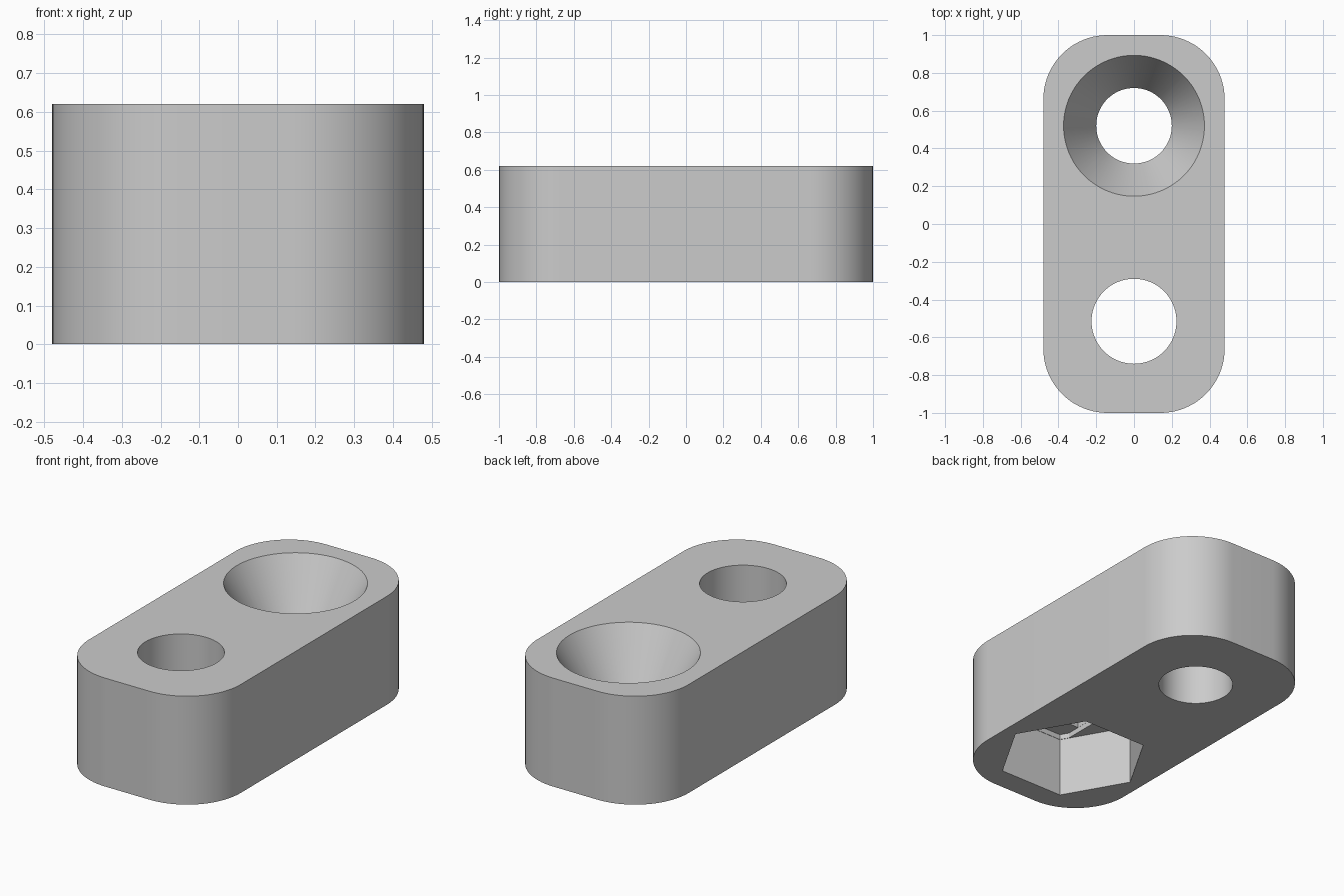
import bpy, bmesh
from math import cos, sin, pi, radians

cube = bpy.data.objects.get("Cube")
if cube:
    bpy.data.objects.remove(cube)

HEIGHT, HALF_X, HALF_Y, CORNER = 0.62, 0.48, 1.0, 0.34
HOLE_Y, HOLE_R = 0.515, 0.225
NUT_R, NUT_TOP, STEP = 0.405, 0.345, 0.03

grey = bpy.data.materials.new("plain grey")
grey.use_nodes = True
grey.diffuse_color = (0.6, 0.6, 0.6, 1)
grey.node_tree.nodes["Principled BSDF"].inputs["Base Color"].default_value = (0.6, 0.6, 0.6, 1)


def loft(name, rings):
    """Solid skinned through a list of rings, capped at both ends."""
    bm = bmesh.new()
    loops = [[bm.verts.new(p) for p in ring] for ring in rings]
    n = len(loops[0])
    for low, high in zip(loops, loops[1:]):
        for i in range(n):
            j = (i + 1) % n
            bm.faces.new((low[i], low[j], high[j], high[i]))
    bm.faces.new(loops[0][::-1])
    bm.faces.new(loops[-1])
    bmesh.ops.recalc_face_normals(bm, faces=bm.faces)
    mesh = bpy.data.meshes.new(name)
    bm.to_mesh(mesh)
    bm.free()
    mesh.materials.append(grey)
    obj = bpy.data.objects.new(name, mesh)
    bpy.context.collection.objects.link(obj)
    return obj


def circle(r, y, z, n=80):
    return [(r * cos(2 * pi * i / n), y + r * sin(2 * pi * i / n), z) for i in range(n)]


def prism(name, outline, y, z0, z1):
    return loft(name, [[(px, y + py, z) for px, py in outline] for z in (z0, z1)])


# Rounded block
outline = []
for k, (sx, sy) in enumerate([(1, 1), (-1, 1), (-1, -1), (1, -1)]):
    for i in range(21):
        a = pi / 2 * (k + i / 20)
        outline.append((sx * (HALF_X - CORNER) + CORNER * cos(a),
                        sy * (HALF_Y - CORNER) + CORNER * sin(a)))
block = prism("block", outline, 0, 0, HEIGHT)

# Tapered screw seat with its shaft; the taper runs on a little above the top
seat_z, seat_r, shaft_r, over = 0.31, 0.373, 0.2, 0.1
slope = (seat_r - shaft_r) / (HEIGHT - seat_z)
seat = loft("screw_seat_cutter", [
    circle(shaft_r, HOLE_Y + 0.005, -over),
    circle(shaft_r, HOLE_Y + 0.005, seat_z),
    circle(seat_r + slope * over, HOLE_Y + 0.005, HEIGHT + over)])

# Six-sided nut pocket, stepped ceiling and bolt hole
hexagon = [(NUT_R * cos(k * pi / 3), NUT_R * sin(k * pi / 3)) for k in range(6)]
nut = prism("nut_pocket_cutter", hexagon, -HOLE_Y, -0.1, NUT_TOP)
w, flat = 0.227, NUT_R * cos(pi / 6) - 0.002
side = (NUT_R - w) * 3 ** 0.5 - 0.004
tip = NUT_R / 2 - 0.002
slot = prism("ceiling_slot_cutter",
             [(w, -side), (w, side), (tip, flat), (-tip, flat),
              (-w, side), (-w, -side), (-tip, -flat), (tip, -flat)],
             -HOLE_Y, NUT_TOP - 0.05, NUT_TOP + STEP)
s = HOLE_R + 0.001
square = prism("ceiling_square_cutter", [(s, -s), (s, s), (-s, s), (-s, -s)],
               -HOLE_Y, NUT_TOP - 0.08, NUT_TOP + 2 * STEP)
bolt = loft("bolt_hole_cutter", [circle(HOLE_R, -HOLE_Y, z) for z in (-0.15, HEIGHT + 0.1)])

# Cut everything out of the block
bpy.ops.object.select_all(action="DESELECT")
bpy.context.view_layer.objects.active = block
block.select_set(True)
for cutter in (seat, nut, slot, square, bolt):
    cutter.hide_render = True
    mod = block.modifiers.new(cutter.name, "BOOLEAN")
    mod.operation, mod.solver, mod.object = "DIFFERENCE", "EXACT", cutter
    bpy.ops.object.modifier_apply(modifier=mod.name)
    bpy.data.objects.remove(cutter)

bpy.ops.object.shade_smooth_by_angle(angle=radians(25))
